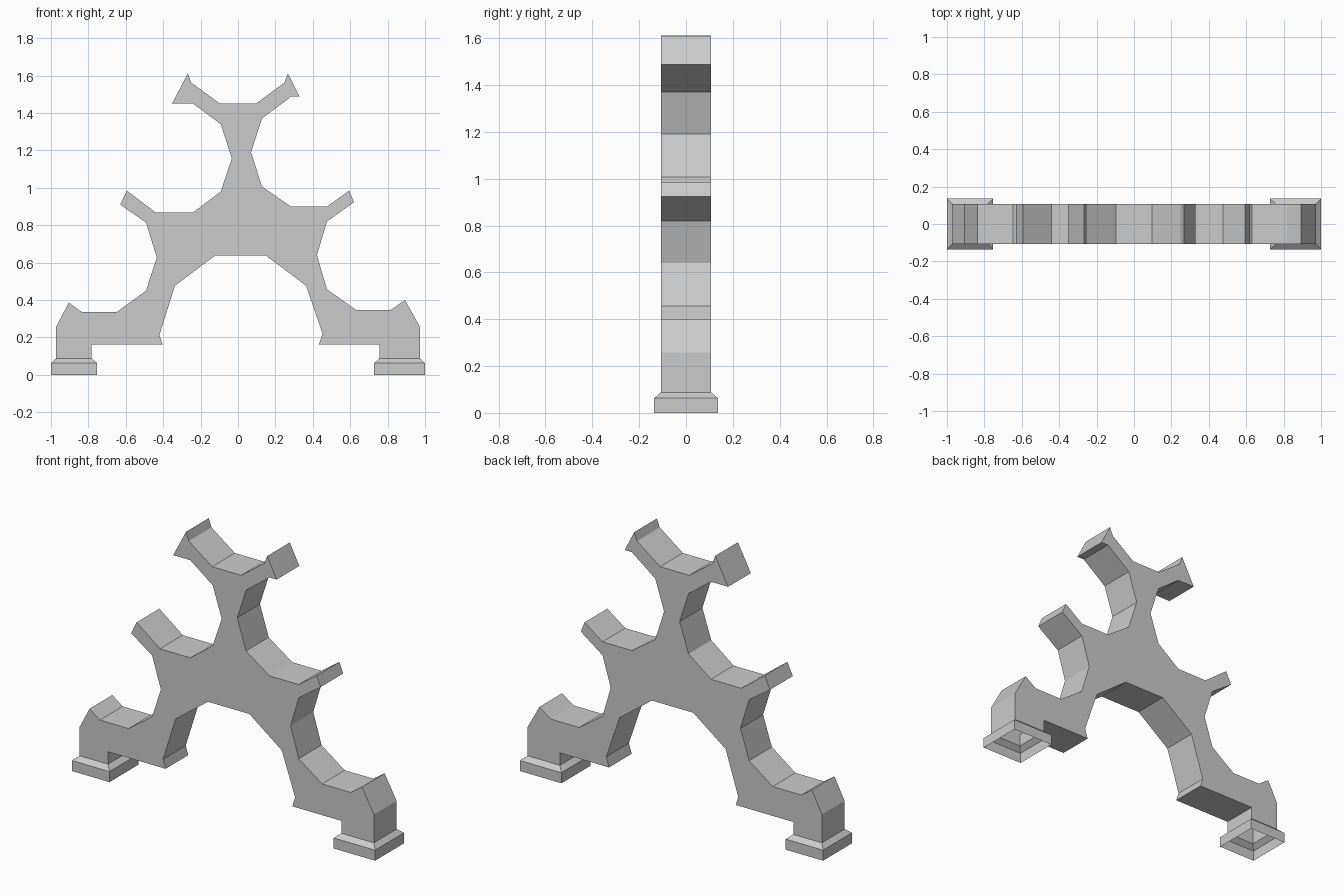
import bpy, bmesh
from mathutils import Vector
from mathutils.geometry import tessellate_polygon

if "Cube" in bpy.data.objects:
    bpy.data.objects.remove(bpy.data.objects["Cube"])

HALF = 0.107      # half thickness of the flat frame
FOOT_HALF = 0.136  # half depth of the flared feet
SOLE = 0.088      # height where the legs meet the feet

# Front outline of the frame, clockwise from the left foot
outline = [
    # left leg, arm and horn
    (-.972, SOLE), (-.972, .257), (-.905, .386), (-.836, .337), (-.647, .337),
    (-.492, .45), (-.434, .627), (-.492, .814), (-.63, .91), (-.594, .985),
    (-.44, .868), (-.24, .868), (-.092, .98), (-.033, 1.157), (-.092, 1.34),
    (-.24, 1.45), (-.353, 1.45), (-.268, 1.612), (-.25, 1.562), (-.096, 1.45),
    # right horn, arm and leg
    (.096, 1.45), (.248, 1.562), (.267, 1.61), (.33, 1.487), (.283, 1.487),
    (.128, 1.37), (.07, 1.19), (.128, 1.007), (.283, .9), (.476, .9),
    (.594, .985), (.62, .923), (.476, .82), (.422, .64), (.476, .457),
    (.63, .348), (.818, .348), (.893, .4), (.972, .257), (.972, SOLE),
    # underside and arch
    (.757, SOLE), (.757, .162), (.433, .162), (.452, .22), (.364, .477),
    (.15, .637), (-.123, .637), (-.337, .477), (-.42, .214), (-.403, .162),
    (-.783, .162), (-.783, SOLE)]


def make_object(name, bm):
    mesh = bpy.data.meshes.new(name)
    bm.to_mesh(mesh)
    bm.free()
    obj = bpy.data.objects.new(name, mesh)
    bpy.context.collection.objects.link(obj)
    return obj


def make_frame():
    bm = bmesh.new()
    front = [bm.verts.new((x, -HALF, z)) for x, z in outline]
    back = [bm.verts.new((x, HALF, z)) for x, z in outline]
    # flat front and back, filled with triangles
    for tri in tessellate_polygon([[Vector((x, z, 0)) for x, z in outline]]):
        bm.faces.new([front[i] for i in tri])
        bm.faces.new([back[i] for i in reversed(tri)])
    n = len(outline)
    for i in range(n):
        j = (i + 1) % n
        # leg ends stay open where the hollow feet attach
        if outline[i][1] == SOLE and outline[j][1] == SOLE:
            continue
        bm.faces.new((front[j], front[i], back[i], back[j]))
    bmesh.ops.recalc_face_normals(bm, faces=bm.faces)
    return make_object("frame", bm)


def make_foot(name, leg, rim):
    # Hollow flared foot: leg opening, sloped shoulder, straight rim
    bm = bmesh.new()
    rings = []
    for (x0, x1), d, z in ((leg, HALF, SOLE), (rim, FOOT_HALF, .063), (rim, FOOT_HALF, 0)):
        rings.append([bm.verts.new(p) for p in
                      ((x0, -d, z), (x1, -d, z), (x1, d, z), (x0, d, z))])
    for upper, lower in zip(rings, rings[1:]):
        for i in range(4):
            j = (i + 1) % 4
            # winding faces outward
            bm.faces.new((lower[i], lower[j], upper[j], upper[i]))
    return make_object(name, bm)


make_frame()
make_foot("left_foot", (-.972, -.783), (-1, -.753))
make_foot("right_foot", (.757, .972), (.727, 1))
